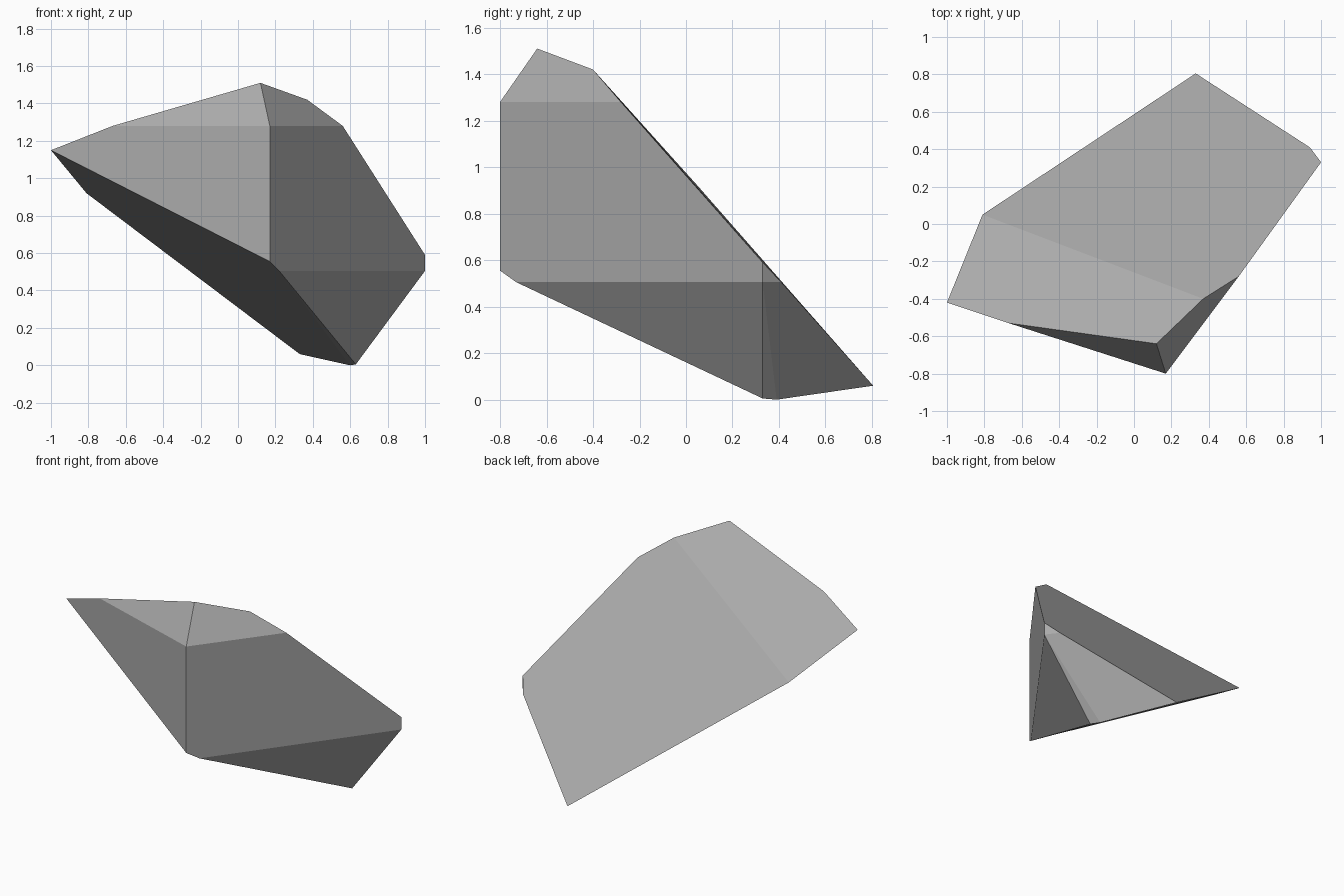
import bpy, bmesh, math

cube = bpy.data.objects.get("Cube")
if cube:
    bpy.data.objects.remove(cube, do_unlink=True)

# Stone colour
stone = bpy.data.materials.new("stone_grey")
stone.use_nodes = True
grey = (0.4, 0.4, 0.4, 1)
stone.diffuse_color = grey
stone.node_tree.nodes["Principled BSDF"].inputs["Base Color"].default_value = grey

# Corners of the chipped boulder
crown = [(0.12, -0.64, 1.51), (0.37, -0.40, 1.42)]
shoulder = [(-0.67, -0.53, 1.28), (0.17, -0.80, 1.28), (0.56, -0.28, 1.28)]
right_tip = [(-1.0, -0.42, 1.15), (-0.81, 0.05, 0.92)]
left_tip = [(1.0, 0.33, 0.59), (1.0, 0.33, 0.505), (0.94, 0.41, 0.505)]
front_chin = [(0.17, -0.80, 0.555), (0.22, -0.73, 0.505)]
foot = [(0.63, 0.33, 0.005), (0.60, 0.39, 0.0), (0.33, 0.805, 0.06)]

# Wrap the corners in flat facets
bm = bmesh.new()
for co in crown + shoulder + right_tip + left_tip + front_chin + foot:
    bm.verts.new(co)
bmesh.ops.convex_hull(bm, input=bm.verts[:])
loose = [v for v in bm.verts if not v.link_faces]
bmesh.ops.delete(bm, geom=loose, context='VERTS')
bmesh.ops.dissolve_limit(bm, angle_limit=math.radians(2.5),
                         verts=bm.verts[:], edges=bm.edges[:])
bmesh.ops.recalc_face_normals(bm, faces=bm.faces[:])

mesh = bpy.data.meshes.new("boulder")
bm.to_mesh(mesh)
bm.free()
mesh.materials.append(stone)
boulder = bpy.data.objects.new("boulder", mesh)
bpy.context.collection.objects.link(boulder)
